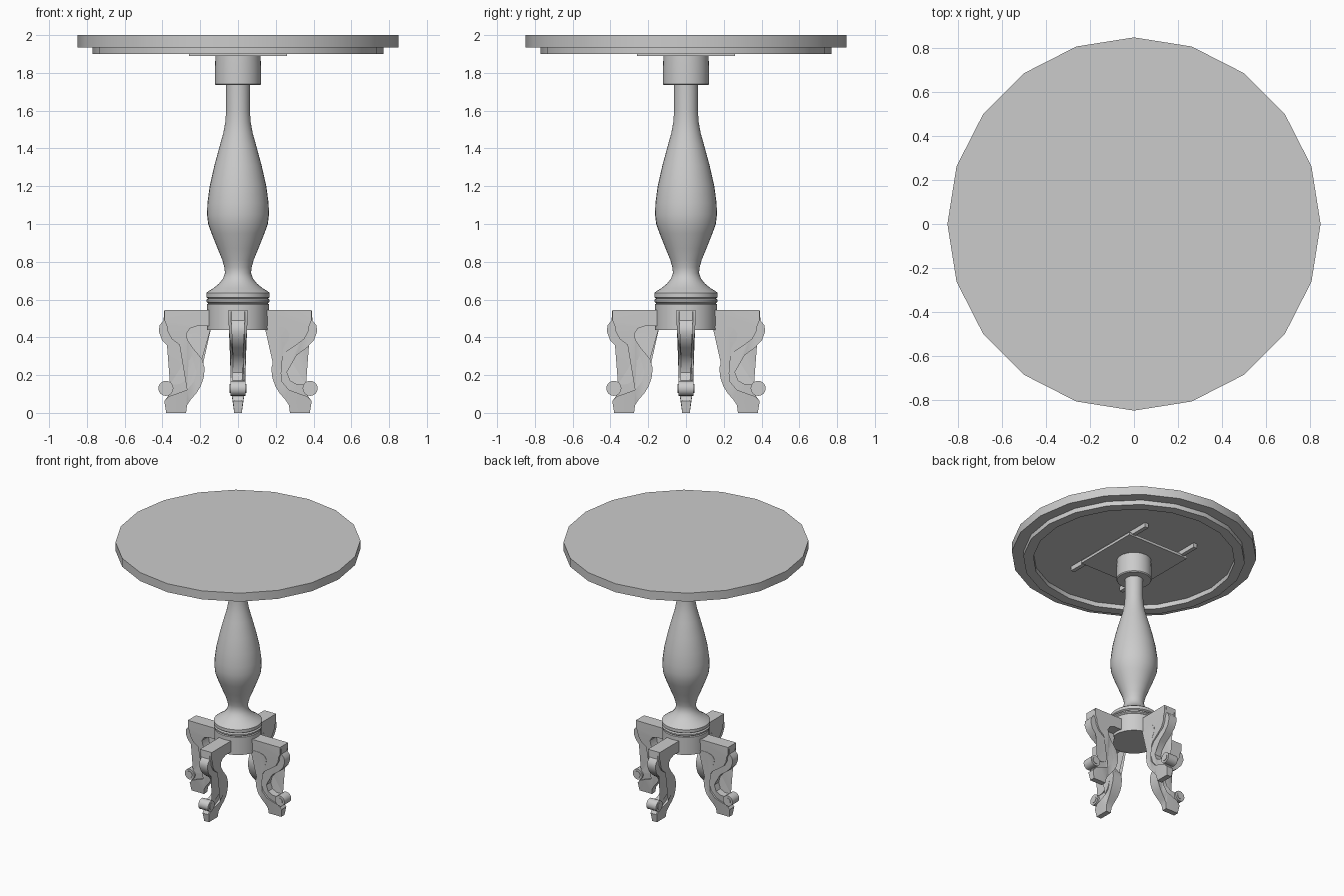
import bpy, bmesh, math
from mathutils import Matrix

if "Cube" in bpy.data.objects:
    bpy.data.objects.remove(bpy.data.objects["Cube"])


def finish(bm, name, angle=35):
    bmesh.ops.recalc_face_normals(bm, faces=bm.faces)
    me = bpy.data.meshes.new(name)
    bm.to_mesh(me)
    bm.free()
    ob = bpy.data.objects.new(name, me)
    bpy.context.collection.objects.link(ob)
    bpy.ops.object.select_all(action='DESELECT')
    ob.select_set(True)
    bpy.context.view_layer.objects.active = ob
    bpy.ops.object.shade_smooth_by_angle(angle=math.radians(angle))
    return ob


def lathe(name, profile, sides):
    """Revolve (radius, z) points about z and cap both ends."""
    bm = bmesh.new()
    rings = [[bm.verts.new((r * math.cos(2 * math.pi * i / sides),
                            r * math.sin(2 * math.pi * i / sides), z))
              for i in range(sides)] for r, z in profile]
    for a, b in zip(rings, rings[1:]):
        for i in range(sides):
            j = (i + 1) % sides
            bm.faces.new((a[i], a[j], b[j], b[i]))
    bm.faces.new(rings[0])
    bm.faces.new(rings[-1])
    return finish(bm, name)


def box(name, center, size):
    bm = bmesh.new()
    bmesh.ops.create_cube(bm, size=1, matrix=Matrix.Translation(center)
                          @ Matrix.Diagonal((*size, 1)))
    return finish(bm, name)


def half_width(z):
    """Leg half thickness at height z."""
    keys = [(0, .02), (.05, .025), (.10, .034), (.15, .041), (.3, .037), (.43, .047), (.48, .05), (.6, .05)]
    for (z0, w0), (z1, w1) in zip(keys, keys[1:]):
        if z <= z1:
            return w0 + (w1 - w0) * (z - z0) / (z1 - z0)


def slab(bm, outline, factor):
    """Extrude an (x, z) outline across y, thickness following half_width."""
    sides = [[bm.verts.new((x, s * factor * half_width(z), z)) for x, z in outline]
             for s in (-1, 1)]
    n = len(outline)
    for i in range(n):
        j = (i + 1) % n
        bm.faces.new((sides[0][i], sides[0][j], sides[1][j], sides[1][i]))
    caps = [bm.faces.new(s) for s in sides]
    bmesh.ops.triangulate(bm, faces=caps)


# Table top with stepped rim and recessed underside
lathe("table_top", [(.70, 1.935), (.70, 1.90), (.77, 1.90), (.77, 1.935),
                    (.85, 1.935), (.85, 2.0)], 20)

# Mounting plate and two battens under the top
box("mounting_plate", (0, 0, 1.90), (.52, .52, .02))
for side in (-1, 1):
    box("batten", (side * .22, 0, 1.918), (.03, .8, .034))

# Turned column
lathe("column_cap", [(.117, 1.735), (.122, 1.742), (.122, 1.83), (.119, 1.895)], 32)
lathe("column", [(.163, .44), (.163, .575), (.157, .58), (.168, .588), (.168, .598),
                 (.158, .605), (.168, .612), (.168, .635), (.155, .645), (.13, .66),
                 (.1, .685), (.08, .71), (.069, .74), (.072, .77), (.083, .81),
                 (.108, .87), (.14, .95), (.158, 1.0), (.164, 1.05), (.162, 1.11),
                 (.15, 1.2), (.125, 1.31), (.095, 1.42), (.078, 1.48),
                 (.067, 1.54), (.063, 1.6), (.063, 1.75)], 32)

# Scrolled legs: thin outer band, wider body, volute
inner_edge = [(.38, 0), (.275, 0), (.27, .04), (.25, .07), (.22, .105), (.198, .14),
              (.182, .185), (.176, .235), (.19, .285), (.24, .345), (.267, .385),
              (.273, .42), (.255, .447), (.215, .46), (.14, .46)]
outer_band = [(.14, .545), (.39, .545), (.393, .49), (.415, .465), (.419, .43), (.402, .385),
              (.365, .345), (.31, .305), (.27, .26), (.259, .215), (.276, .172),
              (.31, .152), (.36, .15), (.40, .12), (.37, .09), (.39, .062), (.385, .03)]
body_edge = [(.14, .545), (.39, .545), (.39, .49), (.378, .465), (.372, .43), (.35, .39),
             (.31, .36), (.25, .32), (.222, .28), (.215, .225), (.233, .165),
             (.27, .122), (.33, .10), (.365, .088), (.39, .062), (.385, .03)]
for k, side in enumerate(("right", "back", "left", "front")):
    bm = bmesh.new()
    slab(bm, outer_band + inner_edge, .72)
    slab(bm, body_edge + inner_edge, 1)
    bmesh.ops.create_cone(bm, cap_ends=True, segments=16, radius1=.04, radius2=.04, depth=.082,
                          matrix=Matrix.Translation((.382, 0, .13))
                          @ Matrix.Rotation(math.pi / 2, 4, 'X'))
    bmesh.ops.create_cone(bm, cap_ends=True, segments=16, radius1=.024, radius2=.024, depth=.09,
                          matrix=Matrix.Translation((.382, 0, .13))
                          @ Matrix.Rotation(math.pi / 2, 4, 'X'))
    bm.transform(Matrix.Rotation(k * math.pi / 2, 4, 'Z'))
    finish(bm, side + "_leg")
